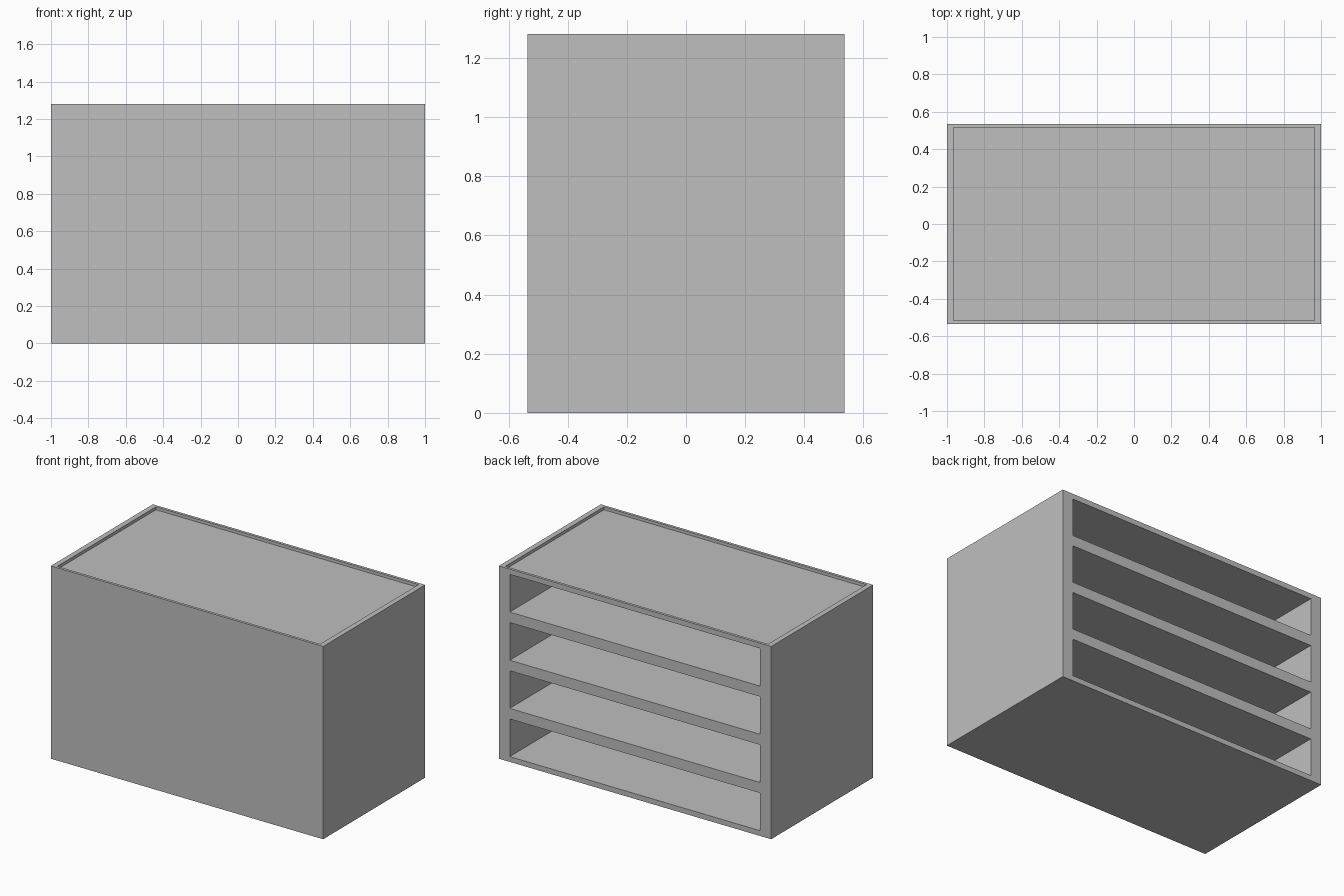
import bpy
import bmesh
from mathutils import Matrix, Vector

default = bpy.data.objects.get("Cube")
if default:
    bpy.data.objects.remove(default, do_unlink=True)

# Overall size and layout
W, D, H = 2.0, 1.07, 1.28
BAYS = 4
PITCH = H / BAYS
BOARD = 0.035      # floor, ceiling and front panel thickness
SIDE = 0.08        # side wall thickness
RECESS = 0.02      # depth of the sunken top


def add_box(bm, low, high):
    low, high = Vector(low), Vector(high)
    matrix = Matrix.Translation((low + high) / 2) @ Matrix.Diagonal((high - low).to_4d())
    matrix[3][3] = 1.0
    bmesh.ops.create_cube(bm, size=1, matrix=matrix)


def make_object(name, boxes):
    bm = bmesh.new()
    for low, high in boxes:
        add_box(bm, low, high)
    mesh = bpy.data.meshes.new(name)
    bm.to_mesh(mesh)
    bm.free()
    obj = bpy.data.objects.new(name, mesh)
    bpy.context.collection.objects.link(obj)
    return obj


# Plain grey finish
grey = bpy.data.materials.new("plain_grey")
grey.use_nodes = True
colour = (0.52, 0.52, 0.52, 1)
grey.diffuse_color = colour
grey.node_tree.nodes["Principled BSDF"].inputs["Base Color"].default_value = colour

# Solid cabinet block
cabinet = make_object("cabinet", [((-W / 2, -D / 2, 0), (W / 2, D / 2, H))])
cabinet.data.materials.append(grey)

# Open bays in the back, closed at the front
x = W / 2 - SIDE
cuts = [((-x, -D / 2 + BOARD, i * PITCH + BOARD),
         (x, D / 2 + 0.1, (i + 1) * PITCH - BOARD)) for i in range(BAYS)]

# Shallow recess in the top
rx, ry = W / 2 - 0.035, D / 2 - 0.018
cuts.append(((-rx, -ry, H - RECESS), (rx, ry, H + 0.1)))

cutter = make_object("bay_cutter", cuts)
cutter.data.materials.append(grey)
cutter.hide_render = True

# Carve the block, then drop the cutter
carve = cabinet.modifiers.new("carve", 'BOOLEAN')
carve.operation = 'DIFFERENCE'
carve.solver = 'EXACT'
carve.object = cutter
bpy.context.view_layer.objects.active = cabinet
cabinet.select_set(True)
bpy.ops.object.modifier_apply(modifier=carve.name)
bpy.data.objects.remove(cutter, do_unlink=True)
